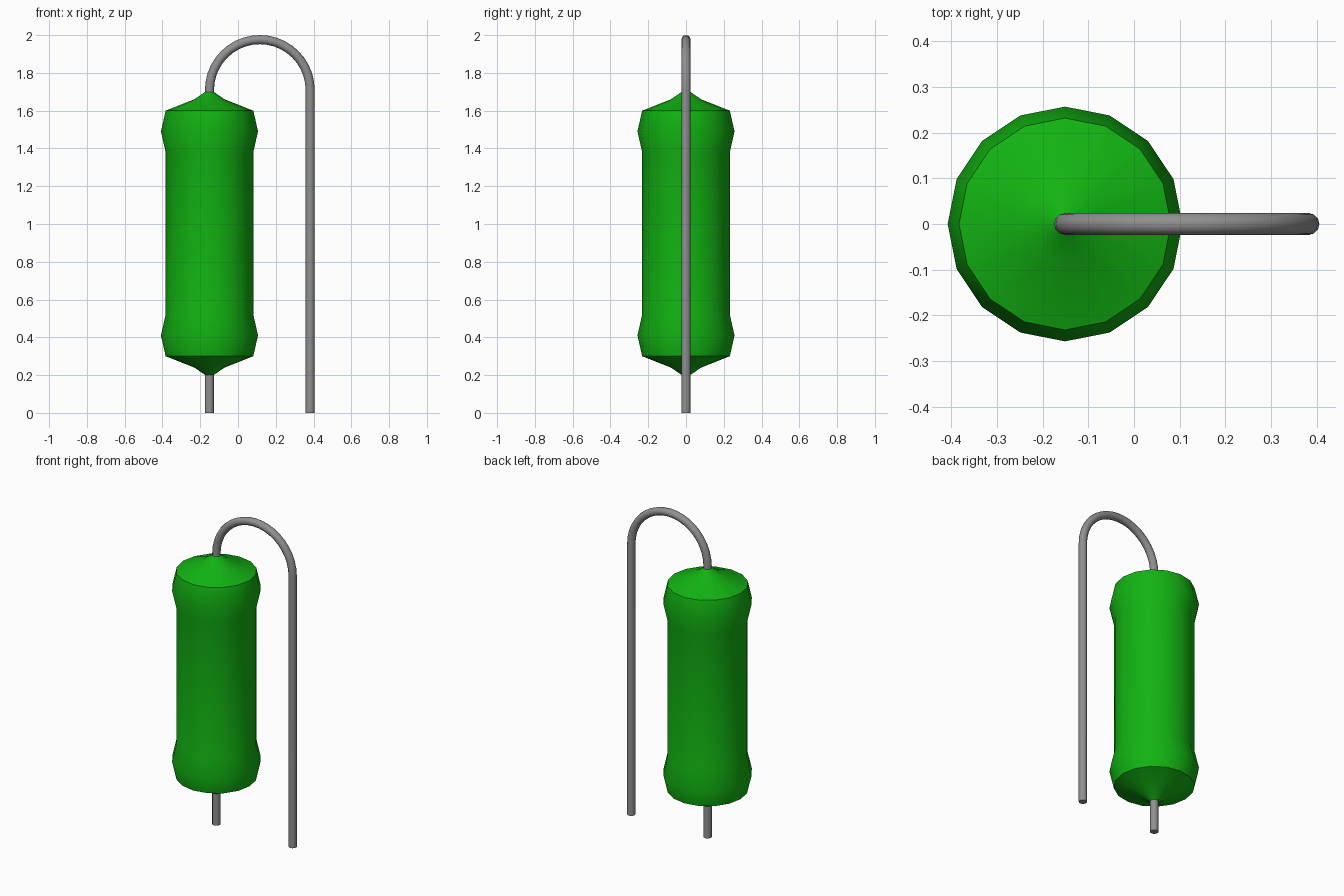
import bpy, bmesh, math

cube = bpy.data.objects.get("Cube")
if cube:
    bpy.data.objects.remove(cube, do_unlink=True)


def material(name, rgb):
    m = bpy.data.materials.new(name)
    m.use_nodes = True
    m.diffuse_color = (*rgb, 1)
    m.node_tree.nodes["Principled BSDF"].inputs["Base Color"].default_value = (*rgb, 1)
    return m


def smooth(obj, degrees):
    bpy.ops.object.select_all(action='DESELECT')
    obj.select_set(True)
    bpy.context.view_layer.objects.active = obj
    bpy.ops.object.shade_smooth_by_angle(angle=math.radians(degrees))


green = material("green coating", (0.006, 0.45, 0.006))
grey = material("grey metal", (0.28, 0.28, 0.28))

BODY_X, WIRE_X, WIRE_R, SIDES = -0.151, 0.382, 0.024, 16

# Body: turned profile, lower half mirrored to the upper half
half = [(0.022, 0.20), (0.08, 0.24), (0.232, 0.30), (0.257, 0.41), (0.232, 0.52)]
profile = half + [(r, 1.90 - z) for r, z in reversed(half)]
bm = bmesh.new()
rings = []
for r, z in profile:
    rings.append([bm.verts.new((r * math.cos(math.tau * i / SIDES),
                                r * math.sin(math.tau * i / SIDES), z))
                  for i in range(SIDES)])
for low, high in zip(rings, rings[1:]):
    for i in range(SIDES):
        j = (i + 1) % SIDES
        bm.faces.new((low[i], low[j], high[j], high[i]))
bm.faces.new(rings[0][::-1])
bm.faces.new(rings[-1])
mesh = bpy.data.meshes.new("body")
bm.to_mesh(mesh)
bm.free()
body = bpy.data.objects.new("body", mesh)
body.location.x = BODY_X
mesh.materials.append(green)
bpy.context.collection.objects.link(body)
smooth(body, 30)


# Wires: round tubes along a path
def wire(name, points):
    curve = bpy.data.curves.new(name, 'CURVE')
    curve.dimensions = '3D'
    curve.bevel_depth = WIRE_R
    curve.bevel_resolution = 4
    curve.use_fill_caps = True
    spline = curve.splines.new('POLY')
    spline.points.add(len(points) - 1)
    for p, (x, z) in zip(spline.points, points):
        p.co = (x, 0, z, 1)
    curve.materials.append(grey)
    obj = bpy.data.objects.new(name, curve)
    bpy.context.collection.objects.link(obj)
    bpy.ops.object.select_all(action='DESELECT')
    obj.select_set(True)
    bpy.context.view_layer.objects.active = obj
    bpy.ops.object.convert(target='MESH')
    smooth(bpy.context.view_layer.objects.active, 40)


# Short lower lead
wire("lower_lead", [(BODY_X, 0), (BODY_X, 0.25)])

# Upper lead bends over in a half circle and runs down to the ground
radius = (WIRE_X - BODY_X) / 2
centre_x, centre_z = (WIRE_X + BODY_X) / 2, 2 - WIRE_R - radius
arc = [(centre_x - radius * math.cos(math.pi * i / 20),
        centre_z + radius * math.sin(math.pi * i / 20)) for i in range(21)]
wire("upper_lead", [(BODY_X, 1.64)] + arc + [(WIRE_X, 0)])
